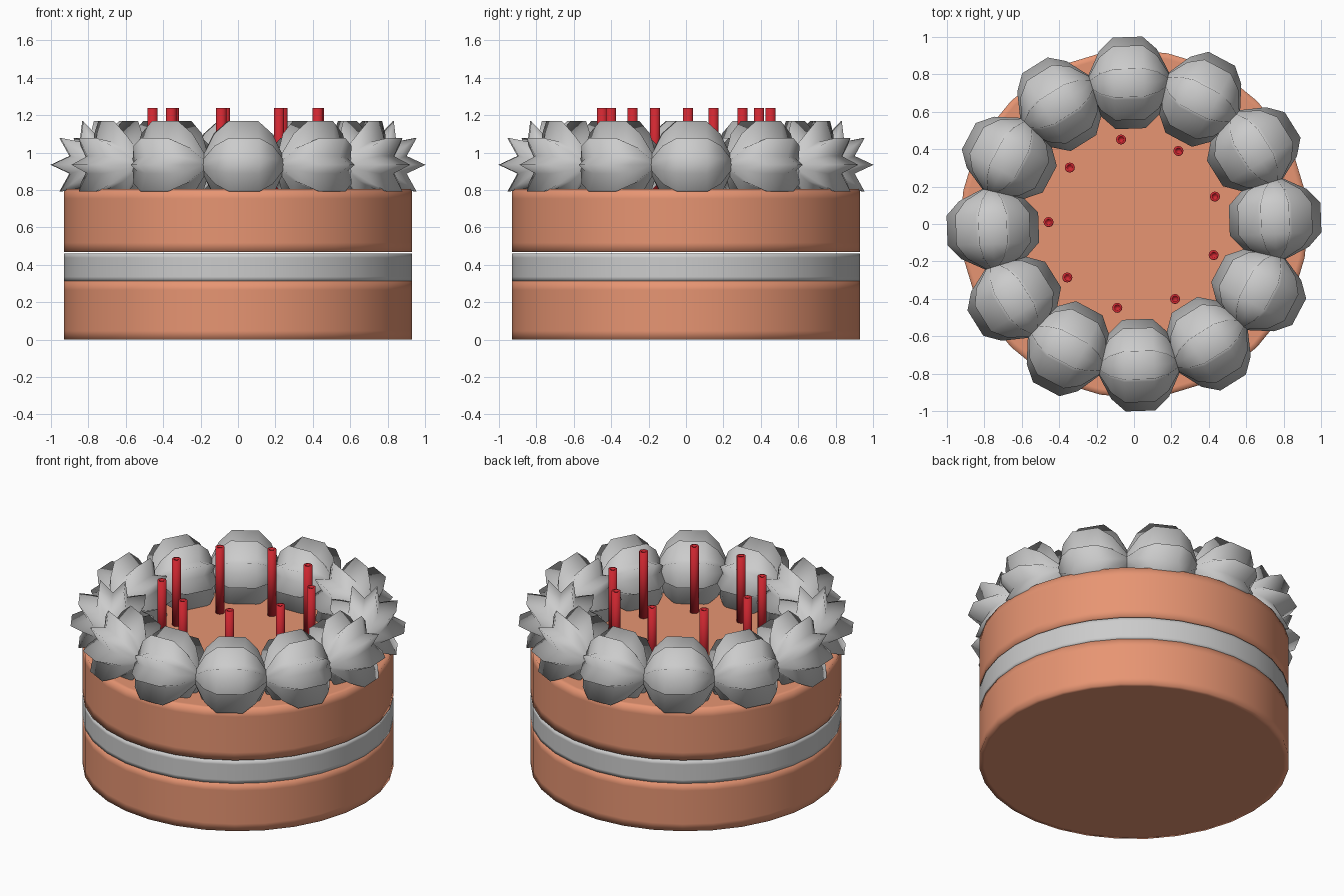
import bpy, bmesh
from math import sin, cos, pi, radians
from mathutils import Matrix

if "Cube" in bpy.data.objects:
    bpy.data.objects.remove(bpy.data.objects["Cube"])


def material(name, rgb):
    m = bpy.data.materials.new(name)
    m.diffuse_color = (*rgb, 1)
    m.use_nodes = True
    m.node_tree.nodes["Principled BSDF"].inputs["Base Color"].default_value = m.diffuse_color
    return m


def loft(name, rings, mat=None):
    """Skin a fully smooth-shaded, capped mesh over equally sized point rings."""
    bm = bmesh.new()
    loops = [[bm.verts.new(p) for p in ring] for ring in rings]
    n = len(loops[0])
    for a, b in zip(loops, loops[1:]):
        for i in range(n):
            j = (i + 1) % n
            bm.faces.new((a[i], a[j], b[j], b[i]))
    bm.faces.new(loops[0])
    bm.faces.new(loops[-1])
    bmesh.ops.recalc_face_normals(bm, faces=bm.faces)
    for f in bm.faces:
        f.smooth = True
    me = bpy.data.meshes.new(name)
    bm.to_mesh(me)
    bm.free()
    ob = bpy.data.objects.new(name, me)
    bpy.context.collection.objects.link(ob)
    if mat:
        me.materials.append(mat)
    return ob


def circle(r, z, n, x=0, y=0):
    return [(x + r * cos(2 * pi * i / n), y + r * sin(2 * pi * i / n), z) for i in range(n)]


sponge = material("sponge", (0.8, 0.3, 0.17))
wax = material("red_wax", (0.62, 0.02, 0.03))

# Cake layers: support loops beside each edge keep the smooth shading tight
for name, z0, z1, mat in (("lower_sponge", 0, 0.313, sponge),
                          ("cream_filling", 0.315, 0.46, None),
                          ("upper_sponge", 0.468, 0.805, sponge)):
    e = 0.15 * (z1 - z0)
    profile = [(0.90, z0), (0.93, z0), (0.93, z0 + e),
               (0.93, z1 - e), (0.93, z1), (0.90, z1)]
    loft(name, [circle(r, z, 32) for r, z in profile], mat)

# Piped cream dollops: ten-pointed star spindles lying along the rim
STATIONS = [(-0.215, 0.05), (-0.155, 0.175), (-0.08, 0.245),
            (0.08, 0.245), (0.155, 0.175), (0.215, 0.05)]


def star(t, r):
    pts = []
    for i in range(20):
        k = r if i % 2 == 0 else r * 0.62
        pts.append((k * cos(pi * i / 10), t, k * sin(pi * i / 10)))
    return pts


for d in range(12):
    ob = loft(f"cream_dollop_{d + 1}", [star(t, r) for t, r in STATIONS])
    ob.matrix_world = (Matrix.Rotation(radians(30 * d + 2), 4, 'Z')
                       @ Matrix.Translation((0.755, 0, 0.935)))

# Candles with a small recess in the top
for c in range(9):
    a = radians(18.7 + 40 * c)
    x, y = 0.457 * cos(a), 0.457 * sin(a)
    loft(f"candle_{c + 1}",
         [circle(r, z, 12, x, y) for r, z in
          ((0.027, 0.8), (0.027, 1.24), (0.015, 1.24), (0.012, 1.215))], wax)
